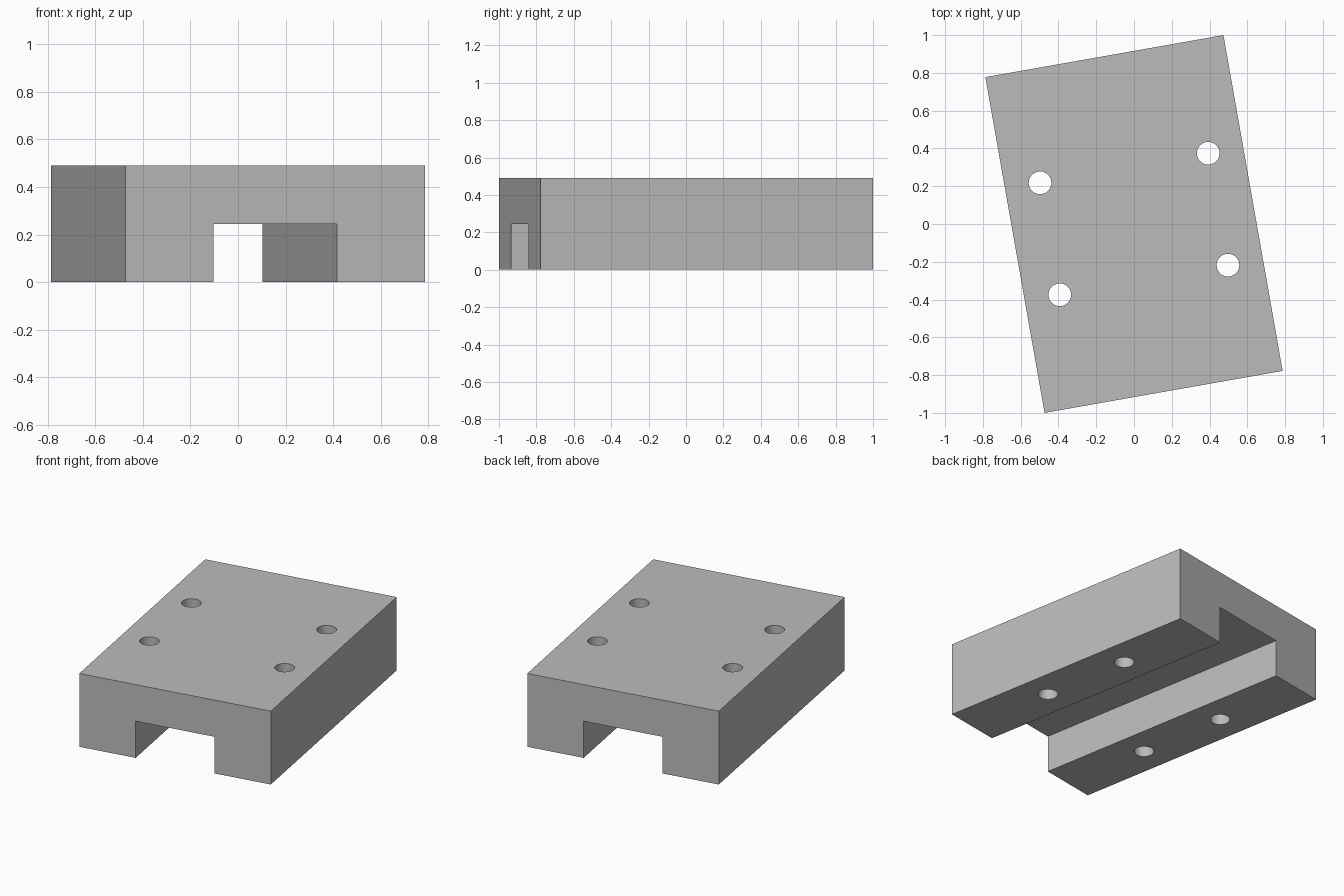
import bpy
import math

default = bpy.data.objects.get("Cube")
if default:
    bpy.data.objects.remove(default, do_unlink=True)

WIDTH, LENGTH, HEIGHT = 1.28, 1.805, 0.49
SLOT_HALF, SLOT_TOP = 0.263, 0.245
HOLE_X, HOLE_Y, HOLE_RADIUS = 0.452, 0.301, 0.06
TURN = math.radians(10)

# Plain grey material
grey = bpy.data.materials.new("plain_grey")
grey.use_nodes = True
colour = (0.5, 0.5, 0.5, 1)
grey.diffuse_color = colour
grey.node_tree.nodes["Principled BSDF"].inputs["Base Color"].default_value = colour

# Block: channel profile swept from front to back
w, y = WIDTH / 2, LENGTH / 2
half = [(SLOT_HALF, SLOT_TOP), (SLOT_HALF, 0), (w, 0), (w, HEIGHT)]
profile = half + [(-x, z) for x, z in reversed(half)]
n = len(profile)
verts = [(x, side * y, z) for side in (-1, 1) for x, z in profile]
faces = [tuple(range(n)), tuple(reversed(range(n, 2 * n)))]
faces += [(i, i + n, (i + 1) % n + n, (i + 1) % n) for i in range(n)]
mesh = bpy.data.meshes.new("slotted_block")
mesh.from_pydata(verts, [], faces)
mesh.materials.append(grey)
block = bpy.data.objects.new("slotted_block", mesh)
bpy.context.collection.objects.link(block)
block.rotation_euler.z = TURN

# Four bolt holes through the side rails
for sx in (-1, 1):
    for sy in (-1, 1):
        bpy.ops.mesh.primitive_cylinder_add(vertices=48, radius=HOLE_RADIUS, depth=2 * HEIGHT)
        cutter = bpy.context.object
        cutter.name = "hole_cutter"
        cutter.data.materials.append(grey)
        cutter.parent = block
        cutter.location = (sx * HOLE_X, sy * HOLE_Y, HEIGHT / 2)
        cutter.hide_render = True
        cutter.display_type = 'WIRE'
        hole = block.modifiers.new("bolt_hole", 'BOOLEAN')
        hole.operation = 'DIFFERENCE'
        hole.solver = 'EXACT'
        hole.object = cutter

# Apply the holes, drop the cutters and smooth the bores
bpy.ops.object.select_all(action='DESELECT')
block.select_set(True)
bpy.context.view_layer.objects.active = block
for name in [m.name for m in block.modifiers]:
    bpy.ops.object.modifier_apply(modifier=name)
for cutter in list(block.children):
    bpy.data.objects.remove(cutter, do_unlink=True)
bpy.ops.object.shade_smooth_by_angle(angle=math.radians(30))
